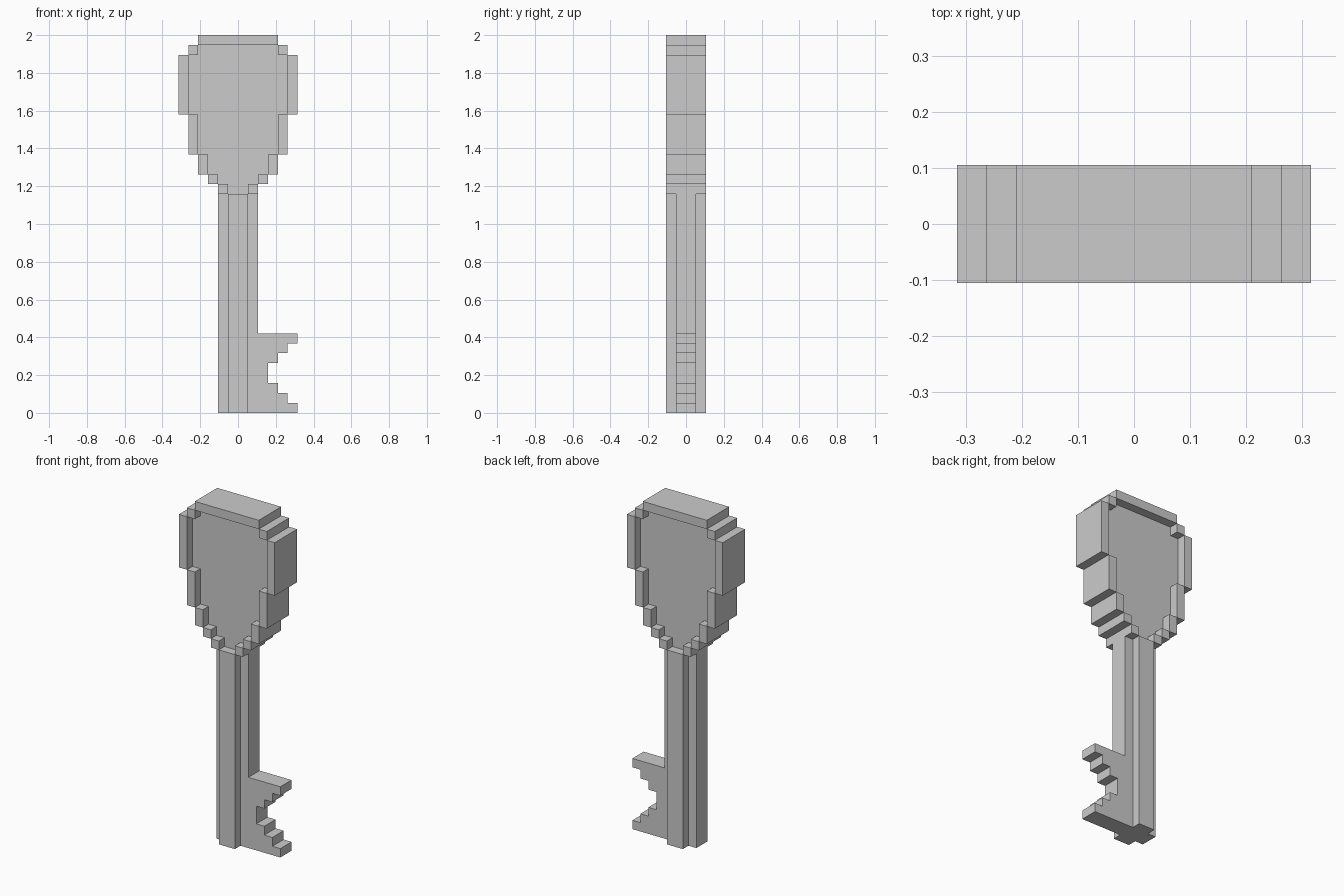
import bpy, bmesh
from mathutils import Vector

if "Cube" in bpy.data.objects:
    bpy.data.objects.remove(bpy.data.objects["Cube"])

U = 2 / 38  # one block of the grid


def prism(bm, pts, offset):
    """Extrude a closed outline (in blocks) by offset (in blocks)."""
    face = bm.faces.new([bm.verts.new(Vector(p) * U) for p in pts])
    ext = bmesh.ops.extrude_face_region(bm, geom=[face], use_keep_orig=True)
    verts = [g for g in ext["geom"] if isinstance(g, bmesh.types.BMVert)]
    bmesh.ops.translate(bm, verts=verts, vec=Vector(offset) * U)


def box(bm, x0, x1, y0, y1, z0, z1):
    prism(bm, [(x0, y0, z0), (x1, y0, z0), (x1, y1, z0), (x0, y1, z0)], (0, 0, z1 - z0))


def steps(rows, sign=1):
    """Staircase edge as (x, z) points from rows of (z0, z1, x)."""
    return [(sign * x, z) for z0, z1, x in rows for z in (z0, z1)]


def finish(bm, name):
    bmesh.ops.recalc_face_normals(bm, faces=bm.faces)
    mesh = bpy.data.meshes.new(name)
    bm.to_mesh(mesh)
    bm.free()
    bpy.context.collection.objects.link(bpy.data.objects.new(name, mesh))


# Handle outline: (z0, z1, outer half width) in blocks
rows = [(22, 23, 2), (23, 24, 3), (24, 26, 4), (26, 30, 5), (30, 36, 6), (36, 37, 5)]

# Raised rim, one block wide, full depth, closed by a bar on top
bm = bmesh.new()
for z0, z1, w in rows:
    for x0, x1 in ((w - 1, w), (-w, 1 - w)):
        box(bm, x0, x1, -2, 2, z0, z1)
box(bm, -4, 4, -2, 2, 37, 38)
finish(bm, "handle_rim")

# Recessed panel inside the rim
inner = [(z0, z1, w - 1) for z0, z1, w in rows]
outline = steps(inner) + steps(inner, -1)[::-1]
bm = bmesh.new()
prism(bm, [(x, -1, z) for x, z in outline], (0, 2, 0))
finish(bm, "handle_panel")

# Shaft with a cross-shaped section
cross = [(2, -1), (2, 1), (1, 1), (1, 2), (-1, 2), (-1, 1),
         (-2, 1), (-2, -1), (-1, -1), (-1, -2), (1, -2), (1, -1)]
bm = bmesh.new()
prism(bm, [(x, y, 0) for x, y in cross], (0, 0, 22))
finish(bm, "shaft")

# Stepped teeth at the foot of the shaft
teeth = [(0, 1, 6), (1, 2, 5), (2, 3, 4), (3, 5, 3), (5, 6, 4), (6, 7, 5), (7, 8, 6)]
bm = bmesh.new()
prism(bm, [(x, -1, z) for x, z in [(2, 0)] + steps(teeth) + [(2, 8)]], (0, 2, 0))
finish(bm, "teeth")
